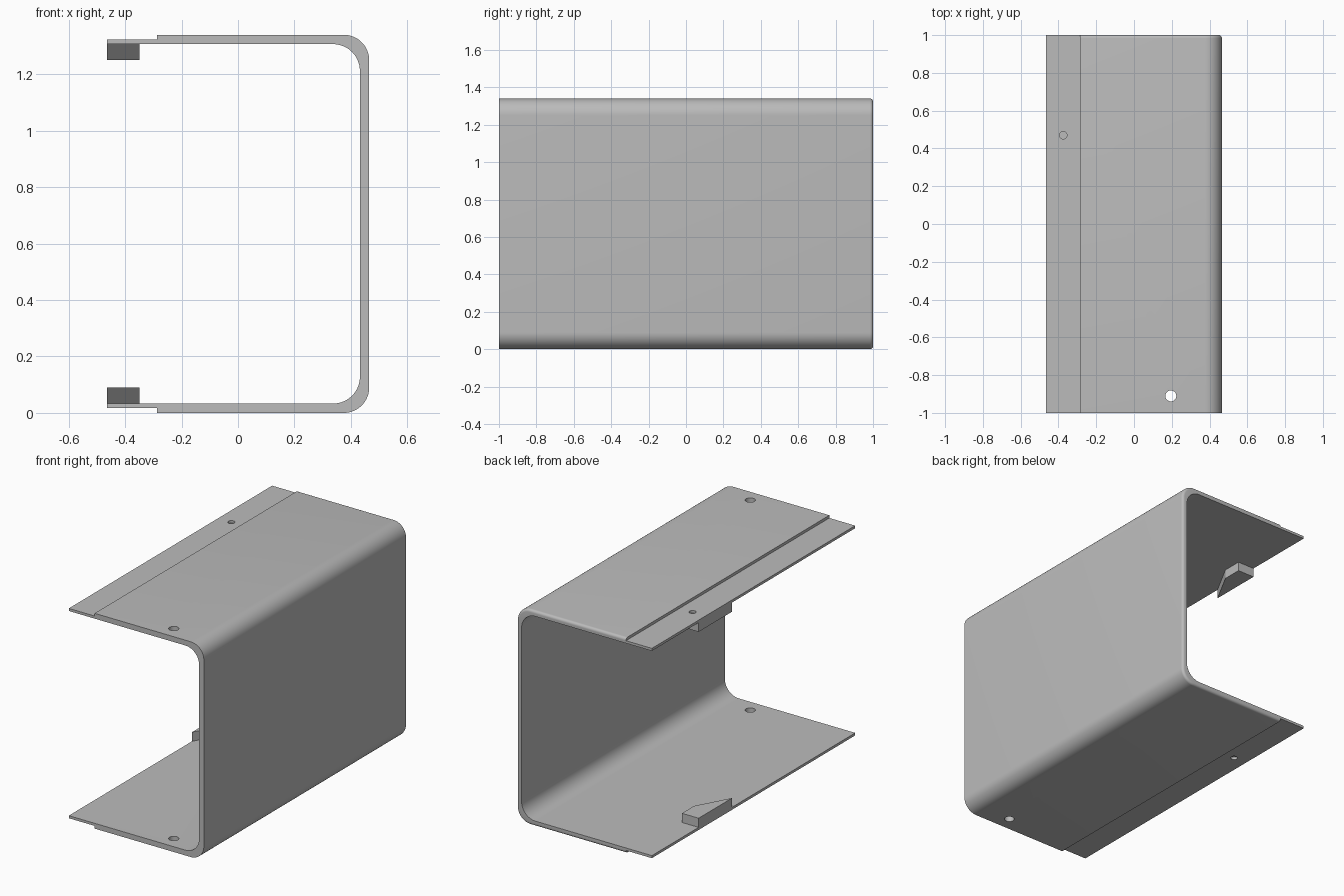
import bpy, bmesh, math

if "Cube" in bpy.data.objects:
    bpy.data.objects.remove(bpy.data.objects["Cube"], do_unlink=True)

HEIGHT, HALF_W, WALL = 1.34, 0.465, 0.033
MID = HEIGHT / 2
LIP_X, LIP_Z = -0.287, 0.017

grey = bpy.data.materials.new("plain grey")
grey.use_nodes = True
colour = (0.5, 0.5, 0.5, 1)
grey.diffuse_color = colour
grey.node_tree.nodes["Principled BSDF"].inputs["Base Color"].default_value = colour


def make_object(name, bm):
    bmesh.ops.recalc_face_normals(bm, faces=bm.faces)
    mesh = bpy.data.meshes.new(name)
    bm.to_mesh(mesh)
    bm.free()
    mesh.materials.append(grey)
    obj = bpy.data.objects.new(name, mesh)
    bpy.context.collection.objects.link(obj)
    return obj


def prism(points, direction):
    """Fill a closed outline and extrude it along a vector."""
    bm = bmesh.new()
    face = bm.faces.new([bm.verts.new(p) for p in points])
    new = bmesh.ops.extrude_face_region(bm, geom=[face])["geom"]
    bmesh.ops.translate(bm, vec=direction,
                        verts=[v for v in new if isinstance(v, bmesh.types.BMVert)])
    return bm


def arc(x, z, radius, steps=16):
    """Quarter arc from straight down to straight out towards +x."""
    return [(x + radius * math.sin(a), z - radius * math.cos(a))
            for a in (math.pi / 2 * i / steps for i in range(steps + 1))]


# Channel section: lower half, then mirrored to close the outline
R_OUT, R_IN = 0.09, 0.095
outer = [(-HALF_W, LIP_Z), (LIP_X, LIP_Z), (LIP_X, 0)] + arc(HALF_W - R_OUT, R_OUT, R_OUT)
inner = [(-HALF_W, WALL)] + arc(HALF_W - WALL - R_IN, WALL + R_IN, R_IN)
flip = lambda pts: [(x, HEIGHT - z) for x, z in reversed(pts)]
section = outer + flip(outer) + flip(inner)[::-1] + inner[::-1]
bm = prism([(x, -1, z) for x, z in section], (0, 2, 0))

# Rounded outer edge on the back rim
rim = {(round(x, 4), round(z, 4)) for x, z in outer[2:] + flip(outer[2:])}
on_rim = lambda v: v.co.y > 0.99 and (round(v.co.x, 4), round(v.co.z, 4)) in rim
edges = [e for e in bm.edges if all(on_rim(v) for v in e.verts)]
bmesh.ops.bevel(bm, geom=edges, offset=0.016, segments=5, profile=0.5, affect='EDGES')
channel = make_object("channel_cover", bm)


# Screw holes through both flanges
def drill(name, x, y, radius):
    bm = bmesh.new()
    for z in (0, HEIGHT):
        made = bmesh.ops.create_cone(bm, cap_ends=True, segments=32, radius1=radius,
                                     radius2=radius, depth=0.2)
        bmesh.ops.translate(bm, verts=made["verts"], vec=(x, y, z))
    cutter = make_object(name, bm)
    cutter.hide_render = True
    cutter.hide_set(True)
    cutter.display_type = 'WIRE'
    cut = channel.modifiers.new(name, 'BOOLEAN')
    cut.operation, cut.solver, cut.object = 'DIFFERENCE', 'EXACT', cutter


drill("flange_hole_cutter", 0.195, -0.91, 0.029)
drill("lip_hole_cutter", -0.375, 0.47, 0.02)

# Apply the cuts, then shade the bends smooth
bpy.context.view_layer.objects.active = channel
channel.select_set(True)
for modifier in list(channel.modifiers):
    bpy.ops.object.modifier_apply(modifier=modifier.name)
bpy.ops.object.shade_smooth_by_angle(angle=math.radians(30))
for name in ("flange_hole_cutter", "lip_hole_cutter"):
    bpy.data.objects.remove(bpy.data.objects[name], do_unlink=True)

# Tapered fixing blocks inside the lips
outline = [(-HALF_W, 0.54), (-0.35, 0.54), (-0.35, 0.42), (-HALF_W, 0.21)]
for name, z, rise in (("lower_block", WALL, 0.057), ("upper_block", HEIGHT - WALL, -0.057)):
    make_object(name, prism([(x, y, z) for x, y in outline], (0, 0, rise)))
